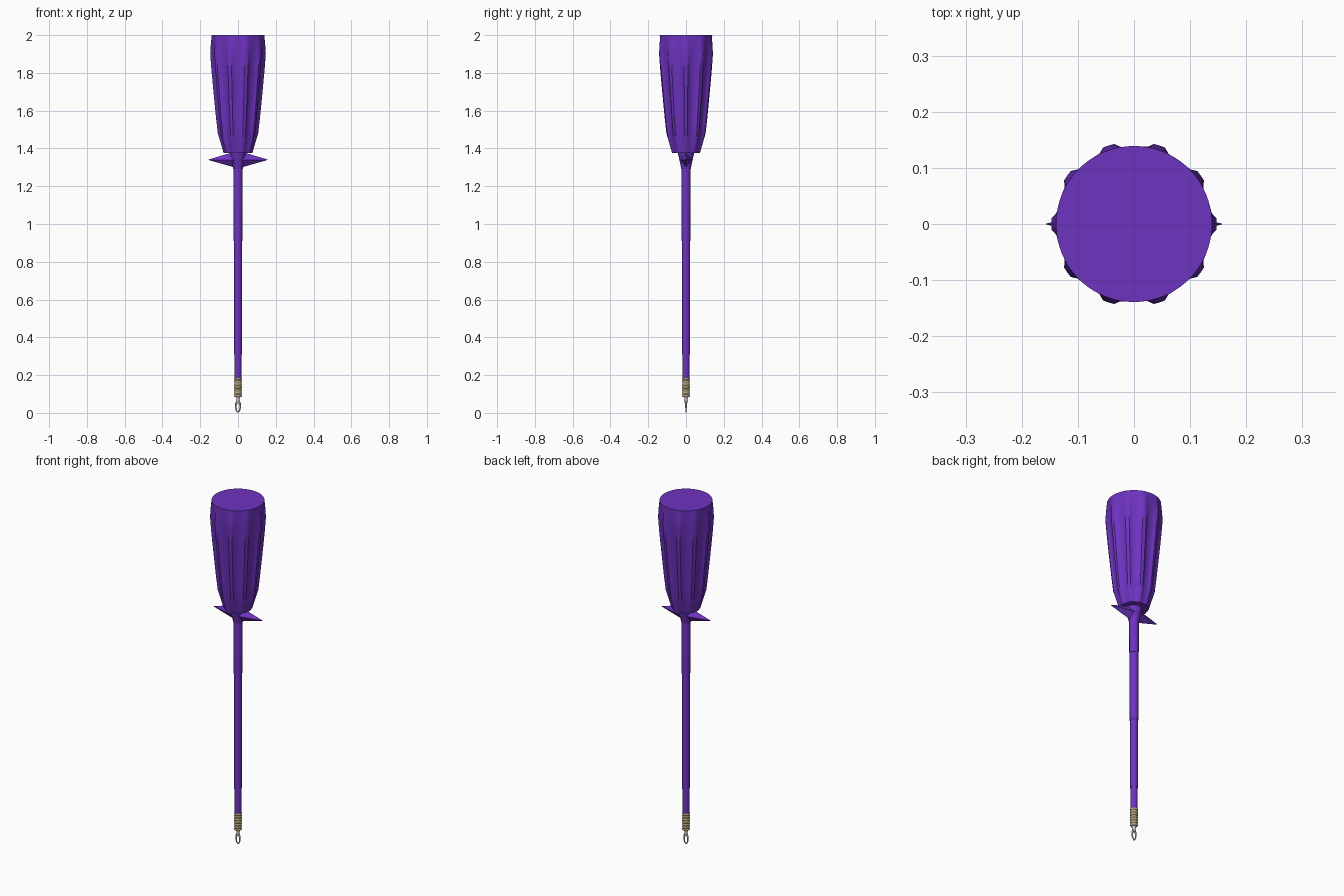
import bpy, bmesh, math
from math import sin, cos, pi

if "Cube" in bpy.data.objects:
    bpy.data.objects.remove(bpy.data.objects["Cube"])


def material(name, rgb):
    m = bpy.data.materials.new(name)
    m.diffuse_color = (*rgb, 1)
    m.use_nodes = True
    m.node_tree.nodes["Principled BSDF"].inputs["Base Color"].default_value = m.diffuse_color
    return m


PURPLE = material("purple", (0.155, 0.033, 0.53))
TAN = material("tan_thread", (0.45, 0.34, 0.19))
STEEL = material("steel", (0.60, 0.60, 0.62))


def skin(name, rings, mat, closed=False, smooth=35):
    """Join equal-length closed rings into a skin; cap the ends unless closed."""
    bm = bmesh.new()
    vs = [[bm.verts.new(p) for p in r] for r in rings]
    n = len(vs[0])
    for i in range(len(vs) if closed else len(vs) - 1):
        a, b = vs[i], vs[(i + 1) % len(vs)]
        for j in range(n):
            k = (j + 1) % n
            bm.faces.new((a[j], a[k], b[k], b[j]))
    if not closed:
        bm.faces.new(vs[0])
        bm.faces.new(vs[-1])
    bmesh.ops.recalc_face_normals(bm, faces=bm.faces)
    me = bpy.data.meshes.new(name)
    bm.to_mesh(me)
    bm.free()
    me.materials.append(mat)
    ob = bpy.data.objects.new(name, me)
    bpy.context.collection.objects.link(ob)
    if smooth:
        bpy.ops.object.select_all(action='DESELECT')
        ob.select_set(True)
        bpy.context.view_layer.objects.active = ob
        bpy.ops.object.shade_smooth_by_angle(angle=math.radians(smooth))
    return ob


def lathe(name, profile, mat, n=16):
    return skin(name, [[(r * cos(2 * pi * j / n), r * sin(2 * pi * j / n), z)
                        for j in range(n)] for z, r in profile], mat)


# fluted handle: ten narrow lands with concave grooves between
def flute_ring(z, radius, depth):
    ring = []
    for k in range(10):
        for off, g in ((-4, 0), (0, 0), (4, 0), (8, 0.6), (13, 0.92),
                       (18, 1), (23, 0.92), (28, 0.6)):
            r = radius - depth * g
            a = math.radians(36 * k + off)
            ring.append((r * cos(a), r * sin(a), z))
    return ring


handle_profile = [(1.375, 0.076, 0.003), (1.42, 0.089, 0.007), (1.48, 0.107, 0.011),
                  (1.55, 0.115, 0.013), (1.70, 0.130, 0.014), (1.82, 0.141, 0.014),
                  (1.90, 0.147, 0.012), (1.95, 0.144, 0.007), (2.0, 0.139, 0.0)]
skin("handle", [flute_ring(*p) for p in handle_profile], PURPLE)

# collar under the handle
lathe("collar", [(1.29, 0.025), (1.33, 0.033), (1.38, 0.044)], PURPLE)

# two pointed guard spikes with a diamond section
for side, label in ((1, "right"), (-1, "left")):
    def section(x, y, top, bottom):
        return [(side * x, 0, top), (side * x, y, 1.34),
                (side * x, 0, bottom), (side * x, -y, 1.34)]
    skin("guard_spike_" + label,
         [section(0, 0.034, 1.388, 1.294), section(0.157, 0.0008, 1.341, 1.339)],
         PURPLE, smooth=0)

# stepped, tapering shaft
lathe("shaft", [(0.185, 0.0180), (0.31, 0.0185), (0.31, 0.0200), (0.71, 0.0210),
                (0.71, 0.0220), (1.11, 0.0230), (1.11, 0.0245), (1.30, 0.0250)], PURPLE)

# thread winding made of rounded coils
coils, z0, pitch = 7, 0.083, 0.015
winding = [(z0, 0.014)]
for c in range(coils):
    base = 0.0175 + 0.0005 * c / coils
    for t, bump in ((0.12, 0.0), (0.3, 0.0022), (0.5, 0.003), (0.7, 0.0022), (0.88, 0.0)):
        winding.append((z0 + (c + t) * pitch, base + bump))
winding.append((z0 + coils * pitch, 0.0165))
lathe("thread_winding", winding, TAN)

# steel neck of the tip
lathe("tip_neck", [(0.050, 0.006), (0.056, 0.0085), (0.064, 0.0095),
                   (0.072, 0.0080), (0.086, 0.0130)], STEEL, 12)

# elongated wire eye at the tip, thinner towards the bottom
rings = []
for i in range(28):
    t = 2 * pi * i / 28
    wire = 0.0042 + 0.0012 * sin(t)
    cx, cz = (0.0118 + 0.0018 * sin(t)) * cos(t), 0.0315 + 0.028 * sin(t)
    nx, nz = 0.028 * cos(t), 0.0125 * sin(t)
    length = math.hypot(nx, nz)
    nx, nz = nx / length, nz / length
    rings.append([(cx + nx * wire * cos(a), wire * sin(a), cz + nz * wire * cos(a))
                  for a in (2 * pi * j / 8 for j in range(8))])
skin("tip_eye", rings, STEEL, closed=True, smooth=60)
